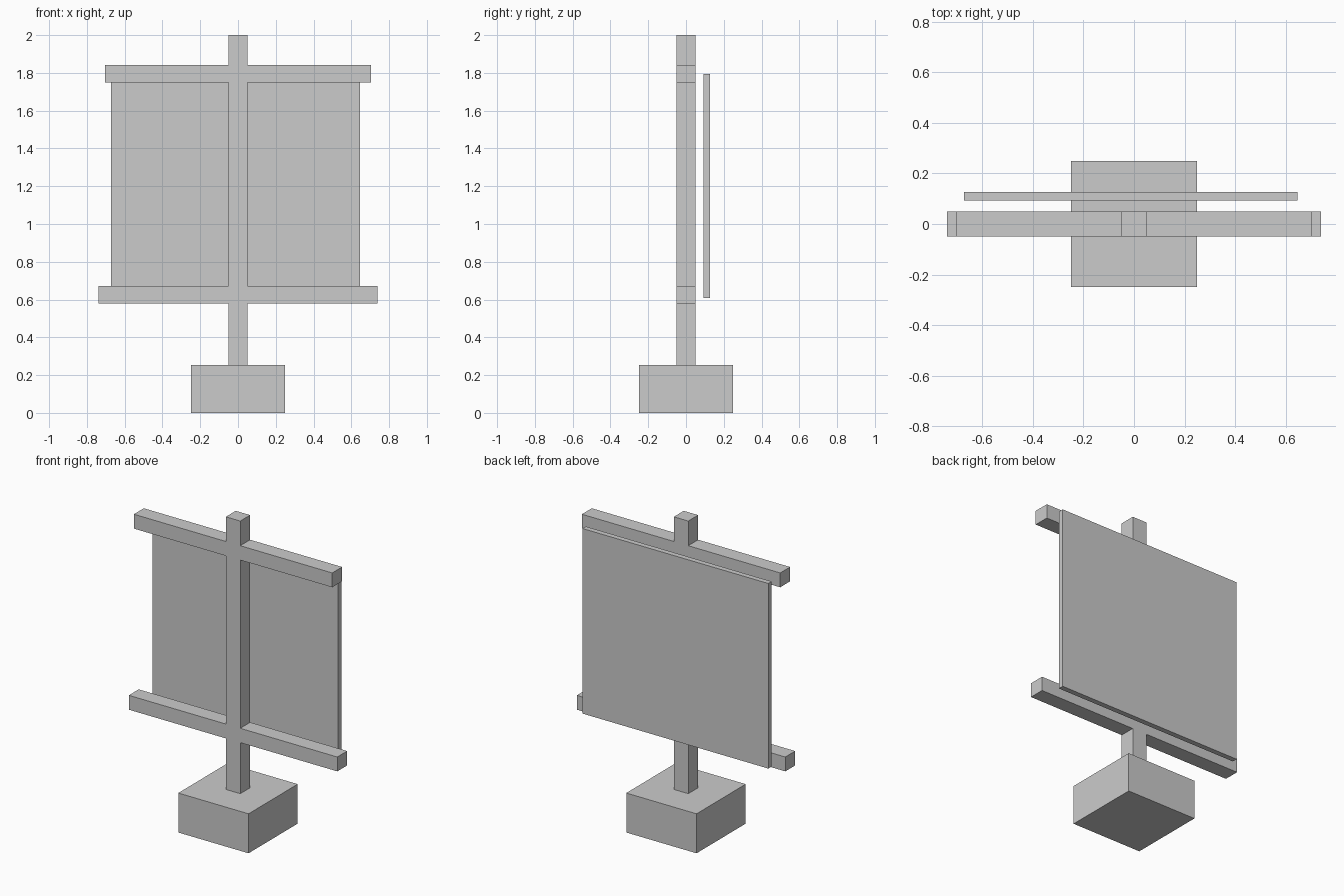
import bpy, bmesh

if "Cube" in bpy.data.objects:
    bpy.data.objects.remove(bpy.data.objects["Cube"])


def add_object(name, bm):
    bmesh.ops.recalc_face_normals(bm, faces=bm.faces[:])
    mesh = bpy.data.meshes.new(name)
    bm.to_mesh(mesh)
    bm.free()
    obj = bpy.data.objects.new(name, mesh)
    bpy.context.collection.objects.link(obj)
    return obj


def box(name, x, y, z):
    """Box from (min, max) ranges on each axis."""
    bm = bmesh.new()
    bmesh.ops.create_cube(bm, size=1)
    for v in bm.verts:
        v.co = [r[0] if c < 0 else r[1] for c, r in zip(v.co, (x, y, z))]
    return add_object(name, bm)


def extruded_profile(name, points, y0, y1):
    """Extrude an x-z outline from y0 to y1."""
    bm = bmesh.new()
    face = bm.faces.new([bm.verts.new((x, y0, z)) for x, z in points])
    result = bmesh.ops.extrude_face_region(bm, geom=[face], use_keep_orig=True)
    moved = [g for g in result["geom"] if isinstance(g, bmesh.types.BMVert)]
    bmesh.ops.translate(bm, verts=moved, vec=(0, y1 - y0, 0))
    return add_object(name, bm)


# Ground block
box("base", (-0.249, 0.249), (-0.249, 0.249), (0, 0.253))

# Post with two cross rails, one continuous mirrored outline
post, low, high = 0.051, 0.739, 0.703
right = [(post, 0.253), (post, 0.58), (low, 0.58), (low, 0.672),
         (post, 0.672), (post, 1.75), (high, 1.75), (high, 1.842),
         (post, 1.842), (post, 2.0)]
left = [(-x, z) for x, z in reversed(right)]
extruded_profile("post_and_rails", right + left, -0.05, 0.05)

# Thin board hanging just behind the rails
box("sign_board", (-0.672, 0.646), (0.092, 0.126), (0.609, 1.795))
